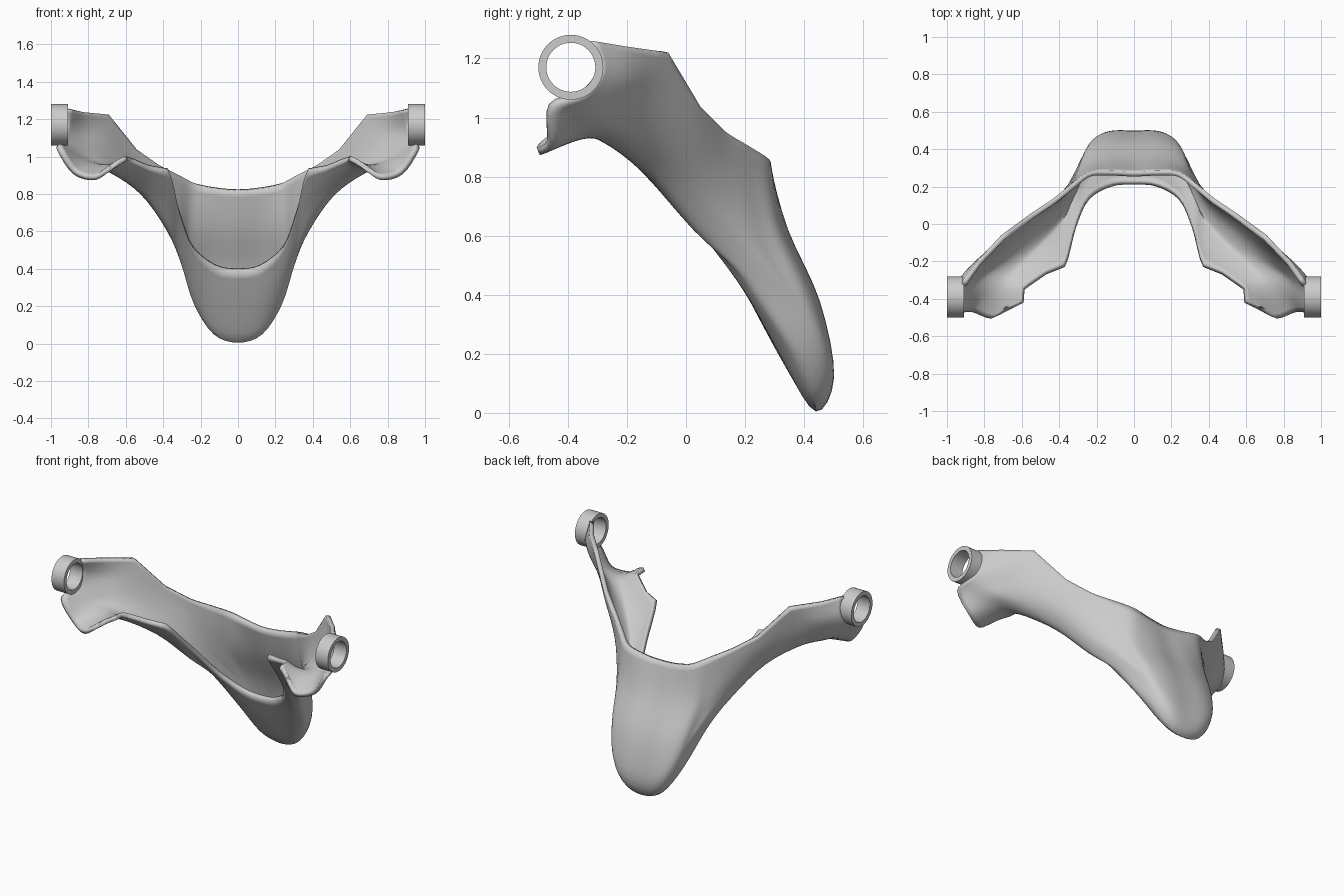
import bpy, bmesh, math
from mathutils import Vector

if "Cube" in bpy.data.objects:
    bpy.data.objects.remove(bpy.data.objects["Cube"])

# Cross-sections from the centre to the right end; each runs top rim -> outer wall -> keel -> inner rim
CENTRE = [
    [(0, .28, .825), (0, .34, .62), (0, .45, .38), (0, .5, .12), (0, .44, .005), (0, .34, .15), (0, .21, .39)],
    [(.12, .285, .835), (.13, .345, .62), (.14, .45, .38), (.13, .497, .14), (.13, .43, .05), (.12, .335, .17), (.12, .20, .41)],
    [(.24, .28, .86), (.26, .31, .64), (.25, .40, .42), (.22, .45, .24), (.235, .37, .21), (.235, .25, .34), (.24, .13, .51)],
    [(.34, .21, .905), (.33, .23, .72), (.31, .28, .54), (.29, .33, .42), (.305, .23, .43), (.31, .12, .53), (.31, -.02, .69)],
]
ARM = [
    [(.44, .13, .955), (.42, .14, .84), (.405, .14, .72), (.39, .12, .63), (.37, .05, .60), (.36, -.06, .72), (.37, -.23, .92)],
    [(.56, .05, 1.035), (.56, .03, .95), (.55, -.01, .86), (.53, -.06, .81), (.5, -.11, .79), (.47, -.18, .845), (.47, -.27, .935)],
    [(.71, -.06, 1.22), (.72, -.10, 1.1), (.72, -.14, 1.0), (.70, -.19, .93), (.66, -.25, .905), (.62, -.3, .93), (.585, -.35, .98)],
    [(.84, -.20, 1.24), (.85, -.2, 1.13), (.855, -.25, 1.04), (.84, -.29, .975), (.77, -.33, .935), (.69, -.37, .93), (.59, -.42, .98)],
    [(.92, -.32, 1.26), (.93, -.285, 1.16), (.96, -.35, 1.07), (.965, -.455, 1.03), (.88, -.455, .905), (.76, -.497, .875), (.67, -.46, .94)],
]
STEPS = 4


def spline(points, straight_from=99):
    """Catmull-Rom through the points; spans far from the middle can be straight."""
    p = [Vector(v) for v in points]
    mid = (len(p) - 1) / 2
    out = []
    for i in range(len(p) - 1):
        a, b = p[i], p[i + 1]
        before, after = p[max(i - 1, 0)], p[min(i + 2, len(p) - 1)]
        straight = abs(i + .5 - mid) > straight_from
        for k in range(STEPS):
            t = k / STEPS
            if straight:
                out.append(a.lerp(b, t))
            else:
                m0, m1 = (b - before) / 2, (after - a) / 2
                out.append(a * (2*t**3 - 3*t*t + 1) + m0 * (t**3 - 2*t*t + t)
                           + b * (3*t*t - 2*t**3) + m1 * (t**3 - t*t))
    out.append(p[-1])
    return out


def make_object(name, verts, faces):
    mesh = bpy.data.meshes.new(name)
    mesh.from_pydata([tuple(v) for v in verts], [], faces)
    obj = bpy.data.objects.new(name, mesh)
    bpy.context.collection.objects.link(obj)
    return obj


def smooth(obj, angle):
    bpy.ops.object.select_all(action='DESELECT')
    obj.select_set(True)
    bpy.context.view_layer.objects.active = obj
    bpy.ops.object.shade_smooth_by_angle(angle=math.radians(angle))


# Curved shell: mirrored sections, splined lengthwise and then across
half = CENTRE + ARM
full = [[(-x, y, z) for x, y, z in s] for s in reversed(half[1:])] + half
rows = []
for j in range(7):
    rim = j in (0, 6)
    rows.append(spline([s[j] for s in full], 4 if rim else 99))
sections = [spline([r[i] for r in rows]) for i in range(len(rows[0]))]
n = len(sections[0])
verts = [v for s in sections for v in s]
faces = [(i*n + j, (i+1)*n + j, (i+1)*n + j + 1, i*n + j + 1)
         for i in range(len(sections) - 1) for j in range(n - 1)]
shell = make_object("curved_shell", verts, faces)
wall = shell.modifiers.new("wall", 'SOLIDIFY')
wall.thickness = .027
wall.offset = -1
smooth(shell, 35)

# Pivot rings at both ends
SIDES = 48
for side, label in ((-1, "left"), (1, "right")):
    profile = [(.91, .11), (1.0, .11), (1.0, .083), (.91, .083)]
    verts, faces = [], []
    for i in range(SIDES):
        a = 2 * math.pi * i / SIDES
        verts += [(side * x, -.39 + r * math.cos(a), 1.17 + r * math.sin(a)) for x, r in profile]
        k = (i + 1) % SIDES
        for j in range(4):
            m = (j + 1) % 4
            f = (i*4 + j, i*4 + m, k*4 + m, k*4 + j)
            faces.append(f if side < 0 else f[::-1])
    smooth(make_object(label + "_pivot_ring", verts, faces), 35)
